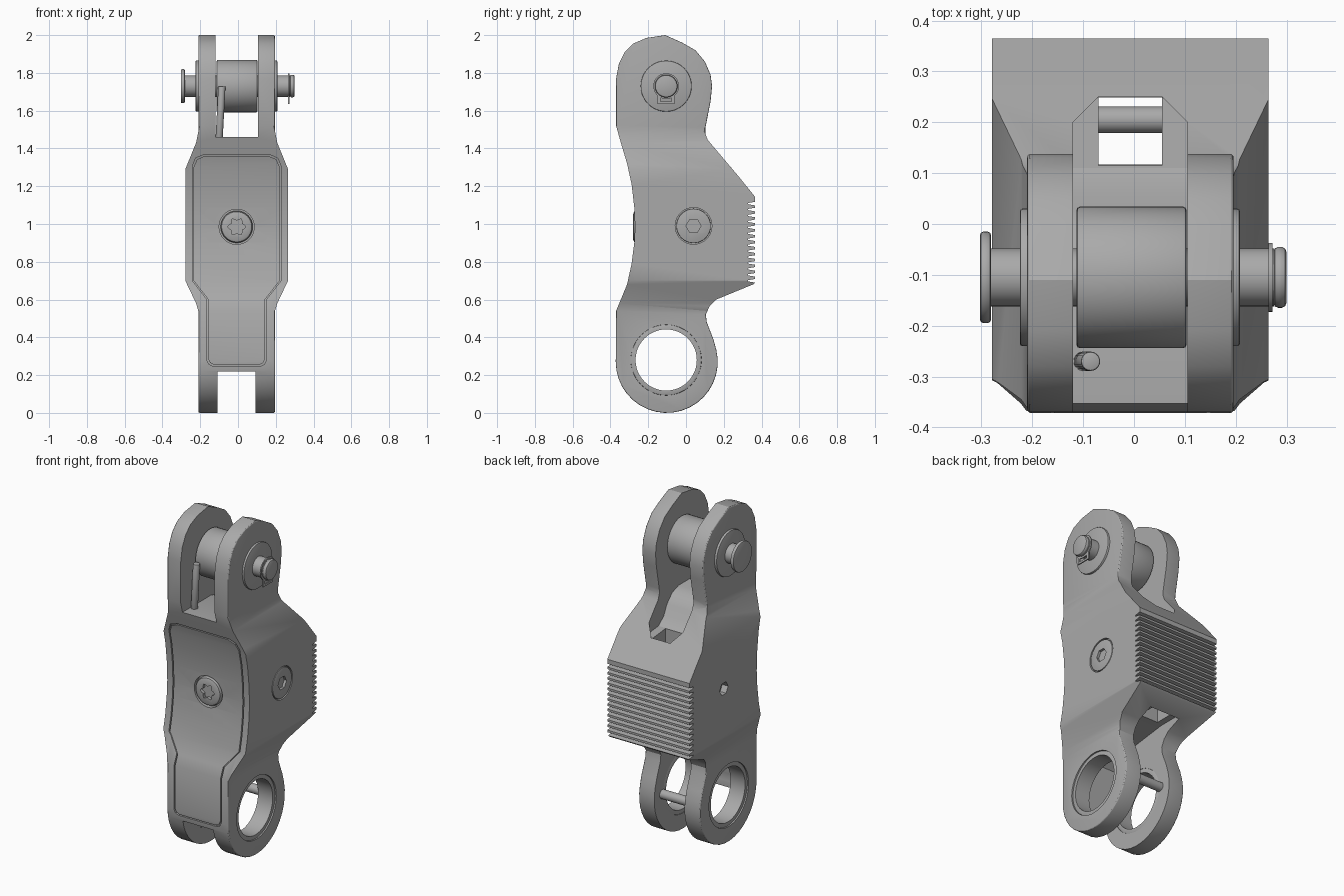
import bpy, bmesh
from math import sin, cos, pi, radians
from mathutils import Vector

if "Cube" in bpy.data.objects:
    bpy.data.objects.remove(bpy.data.objects["Cube"])

steel = bpy.data.materials.new("grey steel")
steel.use_nodes = True
GREY = (0.40, 0.40, 0.40, 1)
steel.diffuse_color = GREY
steel.node_tree.nodes["Principled BSDF"].inputs["Base Color"].default_value = GREY

CX = -0.007            # middle of the link across its width
PIN = (-0.105, 1.73)   # upper pin axis (y, z)
EYE = (-0.105, 0.28)   # lower eye axis (y, z)


def new_object(name, bm):
    bmesh.ops.recalc_face_normals(bm, faces=bm.faces)
    mesh = bpy.data.meshes.new(name)
    bm.to_mesh(mesh)
    bm.free()
    mesh.materials.append(steel)
    ob = bpy.data.objects.new(name, mesh)
    bpy.context.collection.objects.link(ob)
    return ob


def prism(name, pts, axis, lo, hi):
    """Extrude a 2D outline along an axis."""
    place = {"X": lambda a, b, t: (t, a, b),
             "Y": lambda a, b, t: (a, t, b),
             "Z": lambda a, b, t: (a, b, t)}[axis]
    bm = bmesh.new()
    face = bm.faces.new([bm.verts.new(place(a, b, lo)) for a, b in pts])
    ext = bmesh.ops.extrude_face_region(bm, geom=[face])
    step = Vector(place(0, 0, hi - lo))
    bmesh.ops.translate(bm, vec=step, verts=[g for g in ext["geom"] if isinstance(g, bmesh.types.BMVert)])
    return new_object(name, bm)


def arc(center, r, start, end, n):
    angles = [radians(start + (end - start) * i / n) for i in range(n + 1)]
    return [(center[0] + r * cos(a), center[1] + r * sin(a)) for a in angles]


def disc(center, r, n=40):
    return arc(center, r, 0, 360 - 360 / n, n - 1)


def rod(name, center, r, lo, hi, axis="X", edge=0.0, n=40):
    """Round bar with optional rounded rims."""
    ob = prism(name, disc(center, r, n), axis, lo, hi)
    if edge:
        bm = bmesh.new()
        bm.from_mesh(ob.data)
        rims = [e for f in bm.faces if len(f.verts) == n for e in f.edges]
        bmesh.ops.bevel(bm, geom=rims, offset=edge, segments=2, profile=0.5, affect="EDGES")
        bm.to_mesh(ob.data)
        bm.free()
    return ob


def boolean(ob, tool, kind="DIFFERENCE", keep=False):
    mod = ob.modifiers.new("cut", "BOOLEAN")
    mod.operation, mod.object, mod.solver = kind, tool, "EXACT"
    dg = bpy.context.evaluated_depsgraph_get()
    mesh = bpy.data.meshes.new_from_object(ob.evaluated_get(dg))
    ob.modifiers.clear()
    ob.data = mesh
    if not keep:
        bpy.data.objects.remove(tool)


# Side outline: upper lug, ramp, toothed back, lower eye, hollow front
TEETH, Z_TOP, Z_LOW = 14, 1.13, 0.69
pitch = (Z_TOP - Z_LOW) / TEETH
teeth = []
for i in range(TEETH):
    z = Z_TOP - i * pitch
    teeth += [(0.365, z), (0.365, z - pitch * 0.4), (0.328, z - pitch * 0.6), (0.328, z - pitch * 0.8)]
side = [(-0.37, 1.52), (-0.37, 1.77), (-0.355, 1.85), (-0.325, 1.91), (-0.28, 1.955),
        (-0.21, 1.985), (-0.11, 2.0), (-0.02, 1.96), (0.05, 1.92), (0.1, 1.86), (0.13, 1.79),
        (0.138, 1.73), (0.13, 1.65), (0.103, 1.51), (0.102, 1.48), (0.115, 1.445),
        (0.28, 1.25), (0.365, 1.145)]
side += teeth + [(0.365, Z_LOW), (0.355, 0.68), (0.16, 0.6), (0.125, 0.565), (0.105, 0.52),
                 (0.11, 0.48), (0.145, 0.39)]
side += arc((-0.102, 0.27), 0.27, 14, -180, 20)
side += [(-0.37, 0.54), (-0.312, 0.68), (-0.288, 0.79), (-0.274, 0.9), (-0.27, 0.98),
         (-0.274, 1.09), (-0.288, 1.21), (-0.312, 1.32), (-0.345, 1.43)]


def side_solid(name, dy=0):
    return prism(name, [(y + dy, z) for y, z in side], "X", -0.5, 0.5)


# Front outline mirrored about the link's centre line
half = [(0.203, -0.1), (0.203, 0.54), (0.215, 0.58), (0.272, 0.7),
        (0.272, 1.29), (0.215, 1.43), (0.203, 1.49), (0.203, 2.1)]
front = [(CX + x, z) for x, z in half] + [(CX - x, z) for x, z in reversed(half)]
body = side_solid("link_body")
boolean(body, prism("width_tool", front, "Y", -0.6, 0.6), "INTERSECT")

# Round the outer rims of the lugs
bm = bmesh.new()
bm.from_mesh(body.data)
rims = [e for e in bm.edges if len(e.link_faces) == 2 and e.calc_face_angle() > 1.2
        and all(abs(abs(v.co.x - CX) - 0.203) < 0.002 and (v.co.z < 0.545 or v.co.z > 1.47)
                for v in e.verts)]
bmesh.ops.bevel(bm, geom=rims, offset=0.025, segments=3, profile=0.5, affect="EDGES", clamp_overlap=True)
bm.to_mesh(body.data)
bm.free()

# Upper slot with a sunken pocket running into the ramp
plan = [(-0.12, -0.6), (0.105, -0.6), (0.105, 0.2), (0.055, 0.25), (-0.07, 0.25), (-0.12, 0.2)]
floor = [(-0.6, 1.46), (-0.08, 1.46), (-0.02, 1.44), (0.03, 1.39), (0.06, 1.33), (0.11, 1.29),
         (0.5, 1.25), (0.5, 2.2), (-0.6, 2.2)]
slot = prism("upper_slot_tool", plan, "Z", 1.0, 2.15)
boolean(slot, prism("floor_tool", floor, "X", -0.3, 0.3), "INTERSECT")
boolean(body, slot)

# Lower slot behind the front wall, and the shaft joining both slots
lower = [(-0.6, -0.1), (-0.6, 0.22), (-0.29, 0.22), (-0.29, 0.54), (-0.2, 0.62), (0.1, 0.66), (0.25, 0.66), (0.25, -0.1)]
boolean(body, prism("lower_slot_tool", lower, "X", -0.108, 0.093))
shaft = [(-0.07, 0.115), (0.055, 0.115), (0.055, 0.249), (-0.07, 0.249)]
boolean(body, prism("shaft_tool", shaft, "Z", 0.5, 1.35))
boolean(body, rod("eye_tool", EYE, 0.187, -0.5, 0.5, n=48))


# Front cover set into a groove that follows the hollow front
def cover_skin(name, grow, dy, depth):
    w, n, b = 0.228 + grow, 0.15 + grow, 0.03
    low, mid, top = 0.255 - grow, 0.6, 1.36 + grow
    h = [(n - b, low), (n - 0.01, low + 0.01), (n, low + b), (n, mid), (w, mid + 0.1),
         (w, top - 0.06), (w - 0.018, top - 0.018), (w - 0.06, top)]
    pts = [(CX + x, z) for x, z in h] + [(CX - x, z) for x, z in reversed(h)]
    ob = prism(name, pts, "Y", -0.5, -0.15)
    if dy is not None:
        boolean(ob, side_solid("skin_tool", dy), "INTERSECT")
    boolean(ob, side_solid("inner_tool", depth))
    return ob


boolean(body, cover_skin("groove_tool", 0.007, None, 0.012))
cover = cover_skin("front_cover", 0.0, 0.0, 0.02)

# Countersunk front screw with a six-lobed socket
spot = (CX, 0.985)
for part in (body, cover):
    boolean(part, rod("sink_tool", spot, 0.093, -0.5, -0.25, "Y"))
screw = rod("front_screw", spot, 0.085, -0.28, -0.23, "Y", edge=0.018)
star = [(spot[0] + r * cos(a), spot[1] + r * sin(a)) for i in range(24)
        for a in [i * pi / 12] for r in [0.04 + 0.008 * cos(6 * a)]]
boolean(screw, prism("socket_tool", star, "Y", -0.4, -0.262))

# Side bolt: ringed head on one side, plain hex socket on the other
bolt_at = (0.04, 0.99)
boolean(body, rod("head_tool", bolt_at, 0.097, 0.25, 0.4))
bolt = rod("side_bolt", bolt_at, 0.091, 0.235, 0.265, edge=0.004)
boolean(bolt, prism("hex_tool", disc(bolt_at, 0.04, 6), "X", 0.245, 0.4))
boolean(body, prism("hex_tool", disc(bolt_at, 0.04, 6), "X", -0.4, -0.24))

# Lower eye bushings with a chamfered mouth
bushings = []
for name, x0, x1 in (("left_bushing", 0.093, 0.19), ("right_bushing", -0.204, -0.108)):
    ring = rod(name, EYE, 0.188, x0, x1, edge=0.006, n=48)
    boolean(ring, rod("bore_tool", EYE, 0.162, -0.5, 0.5, n=48))
    bushings.append(ring)

# Upper roller, washers, pin, retaining clip and cross pins
rods = [
    rod("roller", PIN, 0.139, -0.113, 0.103, edge=0.006),
    rod("left_washer", PIN, 0.135, 0.17, 0.208, edge=0.004),
    rod("right_washer", PIN, 0.135, -0.224, -0.17, edge=0.004),
    rod("pin_shaft", PIN, 0.057, -0.29, 0.275),
    rod("pin_head", PIN, 0.09, -0.303, -0.281, edge=0.007),
    rod("pin_tip", PIN, 0.06, 0.274, 0.3, edge=0.01),
    rod("clip_ring", PIN, 0.068, 0.265, 0.272),
    rod("lower_cross_pin", (0.09, 0.28), 0.027, -0.12, 0.1, n=24),
    rod("pocket_cross_pin", (0.205, 0.9), 0.026, -0.1, 0.08, n=24),
]
tab = [(PIN[0] - 0.045, 1.636), (PIN[0] + 0.045, 1.636), (PIN[0] + 0.045, 1.69), (PIN[0] - 0.045, 1.69)]
clip_tab = prism("clip_tab", tab, "X", 0.265, 0.272)
window = [(PIN[0] + (y - PIN[0]) * 0.65, 1.648 + (z - 1.636) * 0.35) for y, z in tab]
boolean(clip_tab, prism("window_tool", window, "X", 0.2, 0.3))

# Leaning stop rod in the upper slot
stop = rod("stop_rod", (0, 0), 0.019, 0, 0.28, "Z", edge=0.004, n=20)
stop.location = (-0.1, -0.27, 1.45)
stop.rotation_euler = (0, radians(3), 0)

# Smooth the curved faces, keep the edges crisp
bpy.ops.object.select_all(action="DESELECT")
for ob in [body, cover, screw, bolt, stop, clip_tab] + bushings + rods:
    ob.select_set(True)
bpy.context.view_layer.objects.active = body
bpy.ops.object.shade_smooth_by_angle(angle=radians(28))
